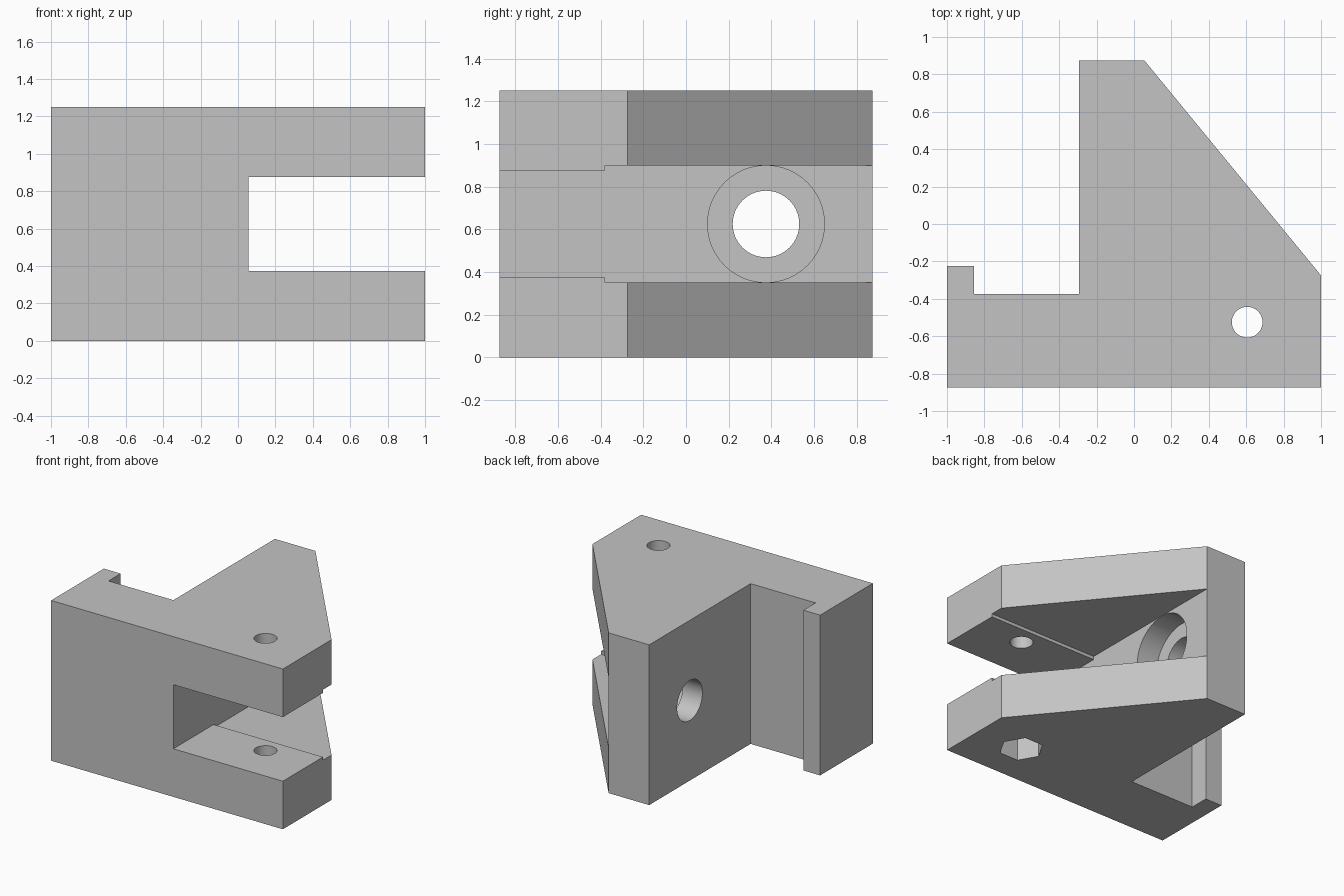
import bpy
import bmesh
import math
from mathutils import Matrix, Vector

default = bpy.data.objects.get("Cube")
if default:
    bpy.data.objects.remove(default, do_unlink=True)

HEIGHT = 1.25
MID = HEIGHT / 2
WALL_X = 0.055          # inner wall of the clevis slot
BOLT = (0.605, -0.525)  # vertical bolt axis

grey = bpy.data.materials.new("plain grey")
grey.use_nodes = True
colour = (0.55, 0.55, 0.55, 1)
grey.diffuse_color = colour
grey.node_tree.nodes["Principled BSDF"].inputs["Base Color"].default_value = colour


def make_object(name, bm):
    bmesh.ops.recalc_face_normals(bm, faces=bm.faces)
    mesh = bpy.data.meshes.new(name)
    bm.to_mesh(mesh)
    bm.free()
    mesh.materials.append(grey)
    obj = bpy.data.objects.new(name, mesh)
    bpy.context.collection.objects.link(obj)
    return obj


def prism(name, outline, z0, z1):
    bm = bmesh.new()
    face = bm.faces.new([bm.verts.new((x, y, z0)) for x, y in outline])
    top = bmesh.ops.extrude_face_region(bm, geom=[face])["geom"]
    verts = [v for v in top if isinstance(v, bmesh.types.BMVert)]
    bmesh.ops.translate(bm, verts=verts, vec=Vector((0, 0, z1 - z0)))
    return make_object(name, bm)


def box(name, x0, x1, y0, y1, z0, z1):
    return prism(name, [(x0, y0), (x1, y0), (x1, y1), (x0, y1)], z0, z1)


def rod(name, centre, radius, length, axis="Z", sides=64):
    bm = bmesh.new()
    bmesh.ops.create_cone(bm, cap_ends=True, segments=sides,
                          radius1=radius, radius2=radius, depth=length)
    if axis == "X":
        bm.transform(Matrix.Rotation(math.pi / 2, 4, "Y"))
    elif sides == 6:
        # corners of the nut pocket point along x
        corner = bm.verts[:][0].co
        bm.transform(Matrix.Rotation(-math.atan2(corner.y, corner.x), 4, "Z"))
    bm.transform(Matrix.Translation(centre))
    return make_object(name, bm)


def cut(target, cutter):
    cutter.hide_render = True
    mod = target.modifiers.new(cutter.name, "BOOLEAN")
    mod.operation = "DIFFERENCE"
    mod.solver = "EXACT"
    mod.object = cutter
    bpy.context.view_layer.objects.active = target
    bpy.ops.object.modifier_apply(modifier=mod.name)
    bpy.data.objects.remove(cutter, do_unlink=True)


# Bracket body: plan outline with hooked lip, rear arm and sloped side
body = prism("bracket_body", [
    (-1, -0.875), (1, -0.875), (1, -0.275), (WALL_X, 0.875), (-0.295, 0.875),
    (-0.295, -0.375), (-0.855, -0.375), (-0.855, -0.225), (-1, -0.225)], 0, HEIGHT)

# Clevis slot, slightly taller behind the front step
slot = prism("slot_side", [(0, 0), (1, 0), (1, 1), (0, 1)], 0, 1)
bpy.data.objects.remove(slot, do_unlink=True)
cut(body, box("front_slot", WALL_X, 1.2, -1, 1, MID - 0.25, MID + 0.25))
cut(body, box("rear_slot", WALL_X, 1.2, -0.38, 1, MID - 0.275, MID + 0.275))

# Horizontal hole through the rear arm with its counterbore
cut(body, rod("arm_hole", (0, 0.375, MID), 0.156, 1, "X"))
cut(body, rod("arm_counterbore", (WALL_X + 0.02, 0.375, MID), 0.274, 0.4, "X"))

# Vertical bolt hole and hexagonal nut pocket underneath
cut(body, rod("bolt_hole", (*BOLT, MID), 0.082, 2))
cut(body, rod("nut_pocket", (*BOLT, 0), 0.16, 0.4, sides=6))

# Smooth bores, sharp outer edges
bpy.ops.object.select_all(action="DESELECT")
body.select_set(True)
bpy.context.view_layer.objects.active = body
bpy.ops.object.shade_smooth_by_angle(angle=math.radians(30))
